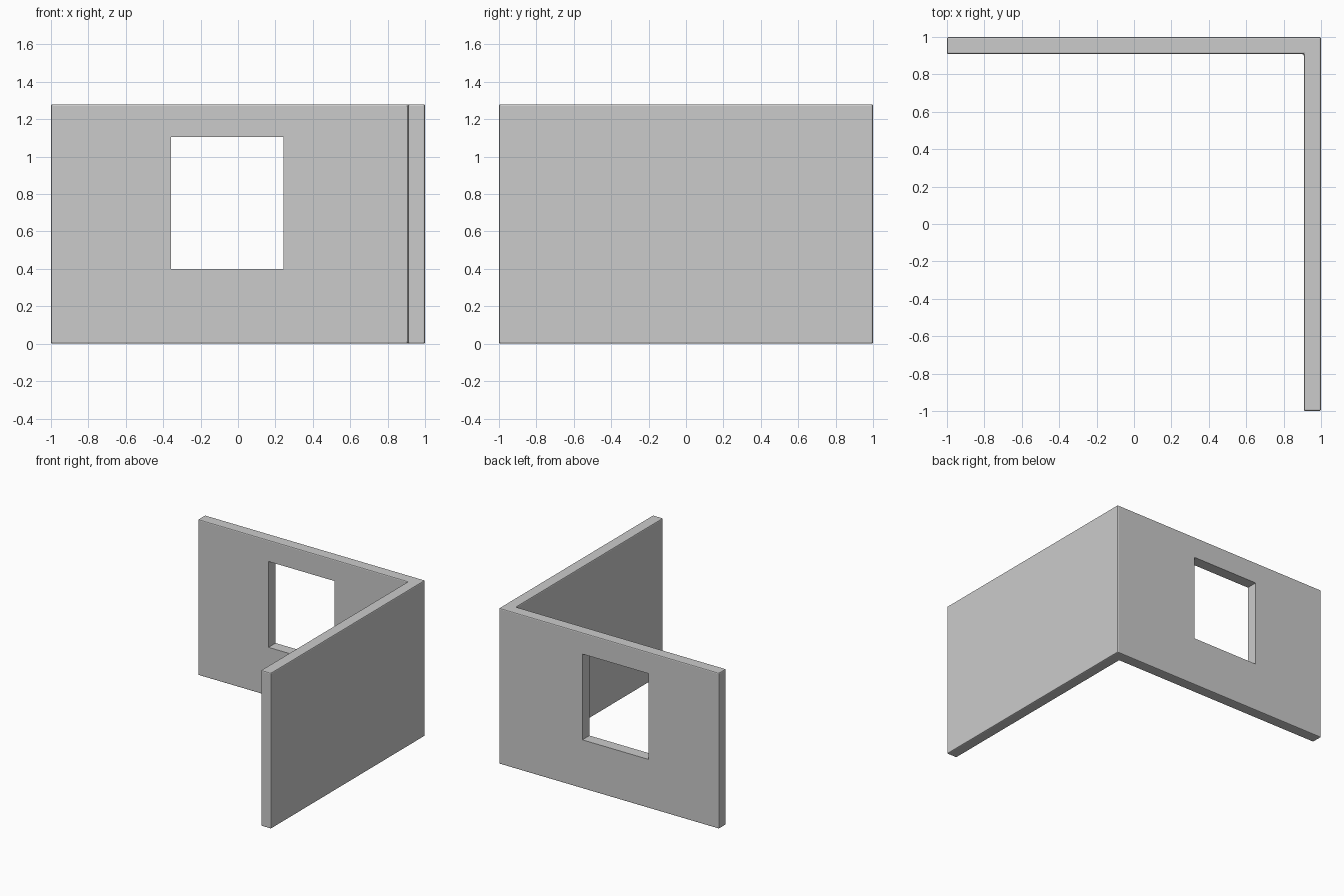
import bpy, bmesh

if "Cube" in bpy.data.objects:
    bpy.data.objects.remove(bpy.data.objects["Cube"])

HEIGHT = 1.28
INNER = 0.908   # inner face of both walls


def add_object(name, bm):
    bmesh.ops.recalc_face_normals(bm, faces=bm.faces)
    mesh = bpy.data.meshes.new(name)
    bm.to_mesh(mesh)
    bm.free()
    obj = bpy.data.objects.new(name, mesh)
    bpy.context.collection.objects.link(obj)
    return obj


def prism(name, outline, z0, z1):
    bm = bmesh.new()
    face = bm.faces.new([bm.verts.new((x, y, z0)) for x, y in outline])
    top = bmesh.ops.extrude_face_region(bm, geom=[face])["geom"]
    verts = [g for g in top if isinstance(g, bmesh.types.BMVert)]
    bmesh.ops.translate(bm, verts=verts, vec=(0, 0, z1 - z0))
    return add_object(name, bm)


# L-shaped corner walls with slightly rounded edges
walls = prism("corner_walls",
              [(-1, INNER), (INNER, INNER), (INNER, -1), (1, -1), (1, 1), (-1, 1)],
              0, HEIGHT)
bevel = walls.modifiers.new("rounded_edges", "BEVEL")
bevel.width = 0.008
bevel.segments = 2
bevel.limit_method = "ANGLE"

# Sharp-edged window opening through the back wall
cutter = prism("window_cutter",
               [(-0.358, 0.8), (0.242, 0.8), (0.242, 1.1), (-0.358, 1.1)],
               0.40, 1.105)
cutter.hide_render = True
cutter.hide_viewport = True
cutter.display_type = "WIRE"
cut = walls.modifiers.new("window_opening", "BOOLEAN")
cut.operation = "DIFFERENCE"
cut.solver = "EXACT"
cut.object = cutter
